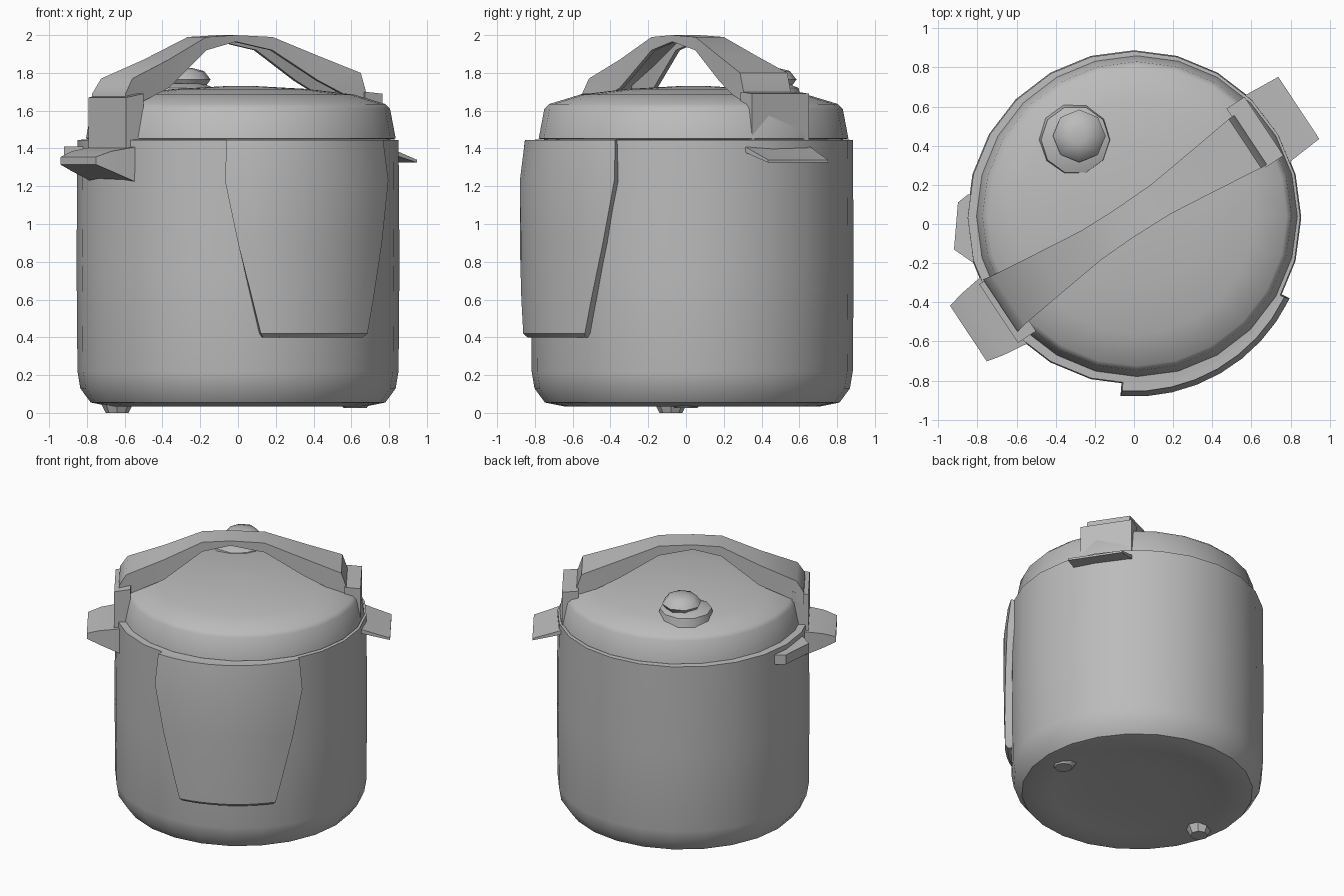
import bpy, bmesh, math
from mathutils import Matrix

if "Cube" in bpy.data.objects:
    bpy.data.objects.remove(bpy.data.objects["Cube"])

grey = bpy.data.materials.new("warm_grey")
grey.diffuse_color = (0.5, 0.5, 0.5, 1)
grey.use_nodes = True
grey.node_tree.nodes["Principled BSDF"].inputs["Base Color"].default_value = grey.diffuse_color
AXIS = Matrix.Rotation(math.radians(33.5), 4, 'Z')   # direction of the handles


def finish(name, bm, matrix=Matrix(), angle=40):
    bmesh.ops.recalc_face_normals(bm, faces=bm.faces)
    bm.transform(matrix)
    me = bpy.data.meshes.new(name)
    bm.to_mesh(me)
    bm.free()
    me.materials.append(grey)
    ob = bpy.data.objects.new(name, me)
    bpy.context.collection.objects.link(ob)
    bpy.ops.object.select_all(action='DESELECT')
    ob.select_set(True)
    bpy.context.view_layer.objects.active = ob
    bpy.ops.object.shade_smooth_by_angle(angle=math.radians(angle))
    return ob


def loft(name, rings, matrix=Matrix(), angle=40):
    """Skin closed rings of points and cap both ends."""
    bm = bmesh.new()
    vs = [[bm.verts.new(p) for p in r] for r in rings]
    n = len(rings[0])
    for a, b in zip(vs, vs[1:]):
        for i in range(n):
            j = (i + 1) % n
            bm.faces.new((a[i], a[j], b[j], b[i]))
    bm.faces.new(vs[0])
    bm.faces.new(vs[-1])
    return finish(name, bm, matrix, angle)


def lathe(name, profile, centre, segs=24, angle=40):
    rings = [[(r * math.cos(2 * math.pi * i / segs), r * math.sin(2 * math.pi * i / segs), z)
              for i in range(segs)] for r, z in profile]
    return loft(name, rings, Matrix.Translation((*centre, 0)), angle)


def beam(name, sections, v0=0.0, angle=40, wall=0):
    """Beam along the handle axis; section = (u, top, bottom, half width).
    With a wall thickness it becomes a channel open below."""
    rings = []
    for u, t, b, w in sections:
        ring = [(u, v0 - w, b), (u, v0 - w, t), (u, v0 + w, t), (u, v0 + w, b)]
        if wall:
            k, c = w - wall, max(t - 0.035, b + 0.002)
            ring += [(u, v0 + k, b), (u, v0 + k, c), (u, v0 - k, c), (u, v0 - k, b)]
        rings.append(ring)
    return loft(name, rings, AXIS, angle)


# pot body with rounded foot and slightly hollow base
lathe("pot_body", [(0.30, 0.07), (0.58, 0.055), (0.68, 0.035), (0.78, 0.055), (0.835, 0.13),
                   (0.85, 0.22), (0.855, 0.80), (0.85, 1.445), (0.76, 1.45)], (0, 0.033))
# domed lid
lathe("lid", [(0.72, 1.44), (0.82, 1.452), (0.79, 1.61), (0.765, 1.635), (0.60, 1.685),
              (0.35, 1.715), (0.08, 1.73)], (0.015, 0.04))
# feet
for i, (x, y, z) in enumerate([(-0.64, -0.08, 0.0), (0.62, 0.0, 0.025)]):
    lathe("foot_%d" % i, [(0.06, z), (0.09, 0.06)], (x, y), 8)

# steam valve
lathe("valve_base", [(0.19, 1.65), (0.175, 1.72), (0.11, 1.745)], (-0.30, 0.43), 10)
lathe("valve_knob", [(0.11, 1.73), (0.135, 1.765), (0.10, 1.81), (0.04, 1.825)],
      (-0.28, 0.45), 8)

# arched carrying handle, hollow underneath
beam("carry_handle", [(-0.80, 1.69, 1.60, 0.16), (-0.75, 1.77, 1.62, 0.15),
                      (-0.50, 1.87, 1.72, 0.12), (-0.24, 1.99, 1.92, 0.09),
                      (-0.05, 2.0, 1.965, 0.085), (0.18, 1.99, 1.92, 0.09),
                      (0.45, 1.89, 1.76, 0.12), (0.70, 1.80, 1.64, 0.15),
                      (0.74, 1.68, 1.58, 0.15)], 0.03, wall=0.025)

# lid tabs and side grips
beam("left_lid_tab", [(-0.83, 1.67, 1.30, 0.18), (-0.72, 1.69, 1.40, 0.18)])
beam("right_lid_tab", [(0.72, 1.70, 1.40, 0.18), (0.83, 1.69, 1.38, 0.18)], 0.05)
beam("left_grip", [(-1.015, 1.355, 1.315, 0.17), (-0.93, 1.385, 1.28, 0.19),
                   (-0.78, 1.41, 1.22, 0.21)])
beam("right_grip", [(0.78, 1.43, 1.395, 0.21), (0.90, 1.385, 1.36, 0.20),
                    (1.03, 1.34, 1.325, 0.19)], 0.03)

# small catch at the left rim
catch = [(-0.92, -0.13), (-0.82, -0.20), (-0.82, 0.15), (-0.85, 0.15), (-0.90, 0.11)]
loft("rim_catch", [[(x, y, z) for x, y in catch] for z in (1.34, 1.41)])

# tapered control panel wrapped around the front
rows = [(0.40, 21, 0.85), (0.42, 22, 0.87), (0.60, 25, 0.875), (0.90, 30, 0.88),
        (1.23, 34.5, 0.882), (1.445, 34, 0.855)]
rings = []
for z, half, r in rows:
    pts = [(half * (i / 4 - 1), r) for i in range(9)] + [(half, 0.81), (0, 0.81), (-half, 0.81)]
    rings.append([(rr * math.cos(math.radians(a - 60)), rr * math.sin(math.radians(a - 60)), z)
                  for a, rr in pts])
loft("control_panel", rings)
